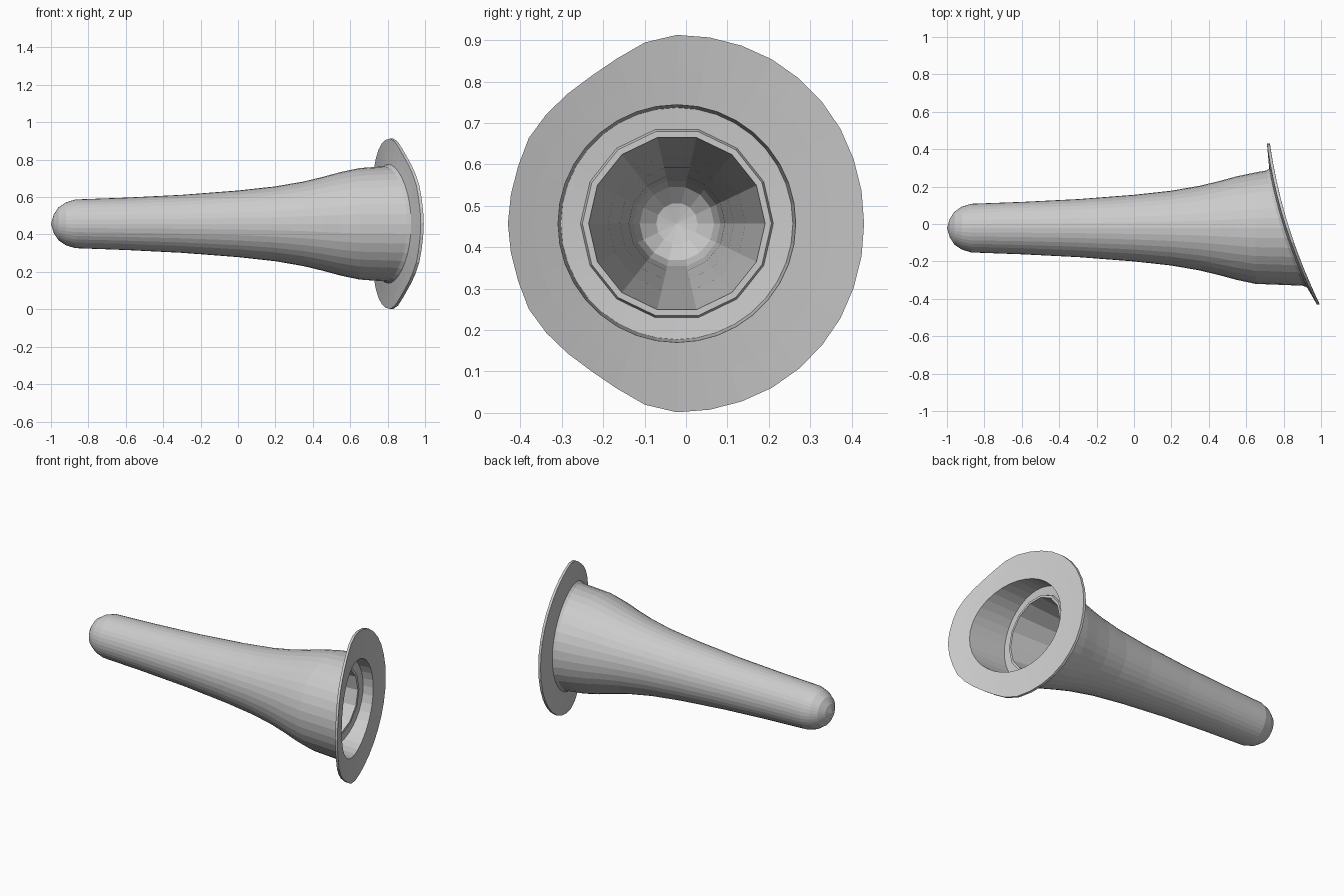
import bpy, bmesh
from math import sin, cos, atan2, hypot, pi

if "Cube" in bpy.data.objects:
    bpy.data.objects.remove(bpy.data.objects["Cube"])

CY, CZ = -0.022, 0.457        # axis of the sleeve
N = 36                        # sides of the outer body

# half outline of the flange (y, height above axis), mirrored below
HALF = [(.43, 0), (.415, .12), (.375, .225), (.31, .315), (.21, .395), (.10, .44),
        (-.04, .455), (-.10, .437), (-.16, .402), (-.23, .355), (-.31, .29),
        (-.37, .225), (-.41, .12), (-.43, 0)]
POLAR = [(atan2(z, y - CY), hypot(y - CY, z)) for y, z in HALF]


def rim_radius(a):
    a = abs((a + pi) % (2 * pi) - pi)
    for (a0, r0), (a1, r1) in zip(POLAR, POLAR[1:]):
        if a <= a1:
            return r0 + (r1 - r0) * (a - a0) / (a1 - a0)
    return POLAR[-1][1]


def sheet_x(y):
    """Curved, slanted surface on which the flange lies."""
    return 0.815 - 0.31 * y + 0.2 * y * y


def straight_ring(x, r, n=N):
    return [(x, CY + r * cos(2 * pi * i / n), CZ + r * sin(2 * pi * i / n)) for i in range(n)]


def sheet_ring(r, offset, blend=0.0):
    """Ring on the flange sheet; blend 1 reaches the outer rim."""
    out = []
    for i in range(N):
        a = 2 * pi * i / N
        rr = r + (rim_radius(a) - r) * blend
        y = CY + rr * cos(a)
        out.append((sheet_x(y) + offset, y, CZ + rr * sin(a)))
    return out


def loft(name, rings, tip=None, end=None):
    bm = bmesh.new()
    rows = [[bm.verts.new(p) for p in ring] for ring in rings]
    n = len(rows[0])
    for a, b in zip(rows, rows[1:]):
        for i in range(n):
            j = (i + 1) % n
            bm.faces.new((a[i], a[j], b[j], b[i]))
    for x, row in ((tip, rows[0]), (end, rows[-1])):
        if x is not None:
            c = bm.verts.new((x, CY, CZ))
            for i in range(n):
                bm.faces.new((c, row[i], row[(i + 1) % n]))
    bmesh.ops.recalc_face_normals(bm, faces=bm.faces)
    mesh = bpy.data.meshes.new(name)
    bm.to_mesh(mesh)
    bm.free()
    ob = bpy.data.objects.new(name, mesh)
    bpy.context.collection.objects.link(ob)
    return ob


# Outer sleeve, slanted flange and recessed ledge as one skin
OUTER = [(-.985, .05), (-.96, .088), (-.92, .115), (-.87, .13), (-.6, .140), (-.3, .155),
         (0, .178), (.2, .2), (.35, .226), (.45, .25), (.55, .277), (.65, .298)]
rings = [straight_ring(x, r) for x, r in OUTER]
rings += [sheet_ring(.308, -.035), sheet_ring(.318, -.018),
          sheet_ring(.318, -.012, .5), sheet_ring(.318, -.008, 1),
          sheet_ring(.287, .008, 1), sheet_ring(.287, .008, .5), sheet_ring(.287, .008),
          straight_ring(.69, .28), straight_ring(.685, .22)]
loft("sleeve_and_flange", rings, tip=-1.0)

# Inner lining with raised lip and closed far end
LINING = [(.68, .235), (.70, .228), (.70, .213), (.66, .209), (.5, .194), (.2, .166),
          (-.2, .138), (-.6, .116), (-.87, .105), (-.92, .09), (-.955, .05)]
loft("inner_lining", [straight_ring(x, r, 14) for x, r in LINING], end=-.965)
# The lining faces inwards
lining = bpy.data.objects["inner_lining"].data
if min(lining.polygons, key=lambda p: p.center.x).normal.x < 0:
    lining.flip_normals()
